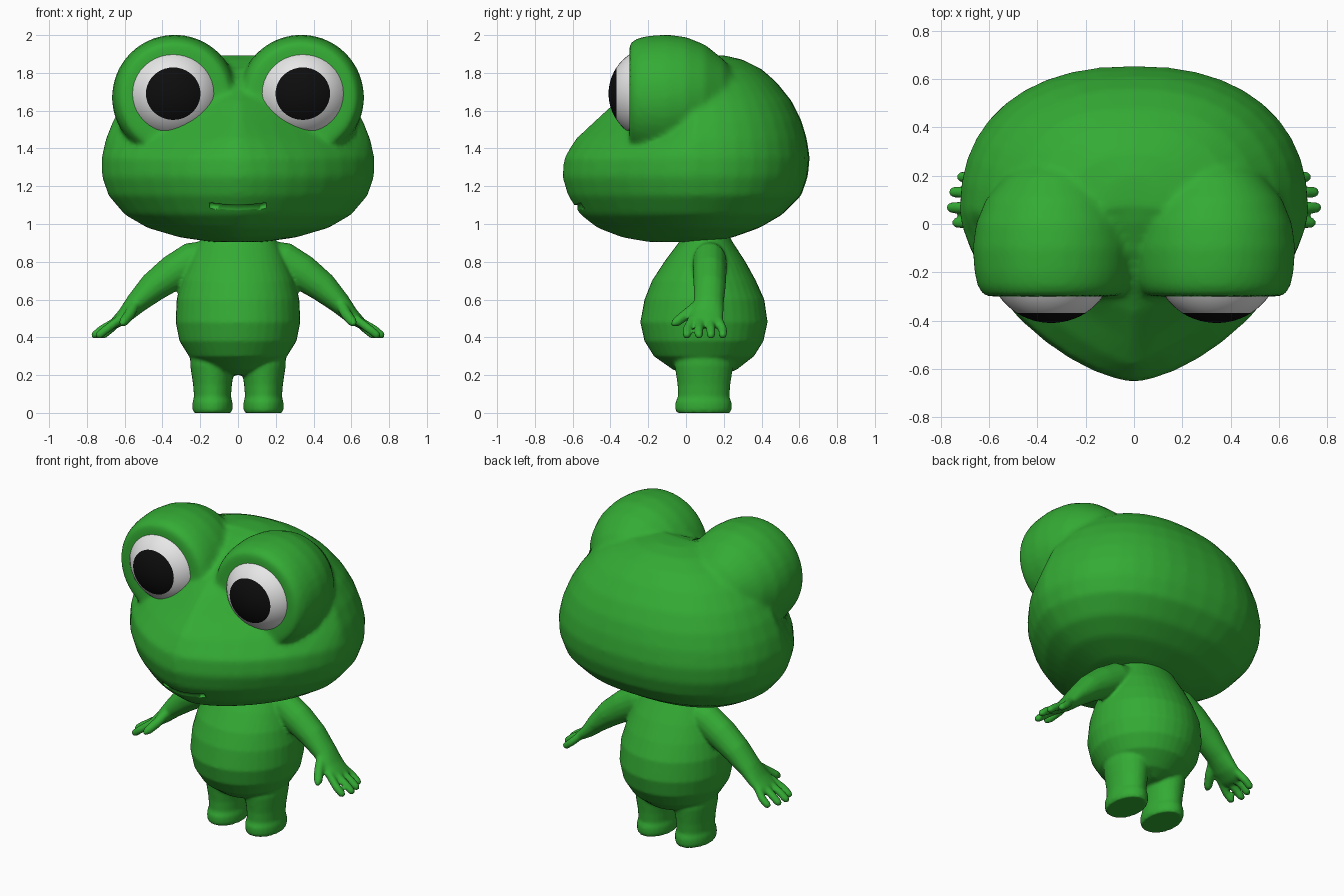
import bpy, bmesh, math
from mathutils import Vector

if "Cube" in bpy.data.objects:
    bpy.data.objects.remove(bpy.data.objects["Cube"], do_unlink=True)


def material(name, rgb):
    m = bpy.data.materials.new(name)
    m.use_nodes = True
    m.diffuse_color = (*rgb, 1)
    m.node_tree.nodes["Principled BSDF"].inputs["Base Color"].default_value = (*rgb, 1)
    return m


green = material("frog green", (0.034, 0.41, 0.034))
white = material("eye white", (0.8, 0.8, 0.8))
black = material("pupil black", (0.004, 0.004, 0.004))


def skin(bm, rings):
    """Bridge rings of points into a closed, capped tube."""
    loops = [[bm.verts.new(p) for p in ring] for ring in rings]
    n = len(loops[0])
    for a, b in zip(loops, loops[1:]):
        for i in range(n):
            j = (i + 1) % n
            bm.faces.new((a[i], a[j], b[j], b[i]))
    bm.faces.new(loops[0][::-1])
    bm.faces.new(loops[-1])


def stack(bm, rows, cx=0, front=lambda z: 2, back=2, n=40):
    """Horizontal sections: height, half width, front y, back y."""
    rings = []
    for z, w, yf, yb in rows:
        cy = (yf + yb) / 2 if front(z) == 2 else min(0.05, yb - 0.05)
        ring = []
        for i in range(n):
            a = math.tau * i / n
            c, s = math.cos(a), math.sin(a)
            p = back if s > 0 else front(z)
            x = math.copysign(abs(c) ** (2 / p), c) * w
            y = abs(s) ** (2 / p) * ((yb - cy) if s > 0 else (yf - cy))
            ring.append((cx + x, cy + y, z))
        rings.append(ring)
    skin(bm, rings)


def limb(bm, points, side, n=16):
    """Tube through points: x, y, z, radius along y, radius across."""
    centres = [Vector((p[0], p[1], p[2])) for p in points]
    rings = []
    for k, p in enumerate(points):
        t = (centres[min(k + 1, len(points) - 1)] - centres[max(k - 1, 0)]).normalized()
        u = Vector((0, 1, 0))
        u = (u - t * u.dot(t)).normalized()
        v = t.cross(u)
        ring = []
        for i in range(n):
            a = math.tau * i / n
            q = centres[k] + u * (p[3] * math.cos(a)) + v * (p[4] * math.sin(a))
            ring.append((q.x * side, q.y, q.z))
        rings.append(ring)
    skin(bm, rings)


def finish(bm, name, mats):
    bmesh.ops.recalc_face_normals(bm, faces=bm.faces)
    me = bpy.data.meshes.new(name)
    bm.to_mesh(me)
    bm.free()
    for m in mats:
        me.materials.append(m)
    me.polygons.foreach_set("use_smooth", [True] * len(me.polygons))
    ob = bpy.data.objects.new(name, me)
    bpy.context.collection.objects.link(ob)
    return ob


def blend(ob, voxel, rounds):
    """Fuse overlapping volumes into one soft skin."""
    r = ob.modifiers.new("fuse", 'REMESH')
    r.mode = 'VOXEL'
    r.voxel_size = voxel
    r.use_smooth_shade = True
    s = ob.modifiers.new("soften", 'SMOOTH')
    s.iterations = rounds
    s.factor = 0.5


# Head: wide skull with a pointed muzzle, plus two eye bulges
bm = bmesh.new()
skull = [(0.905, 0.14, -0.2, 0.14), (0.93, 0.31, -0.34, 0.25), (0.98, 0.48, -0.47, 0.39),
         (1.05, 0.6, -0.56, 0.51), (1.15, 0.685, -0.625, 0.61), (1.25, 0.72, -0.655, 0.645),
         (1.35, 0.722, -0.645, 0.655), (1.45, 0.7, -0.585, 0.64), (1.55, 0.66, -0.48, 0.61),
         (1.65, 0.6, -0.37, 0.56), (1.75, 0.51, -0.23, 0.48), (1.82, 0.41, -0.11, 0.4),
         (1.87, 0.27, 0, 0.3), (1.893, 0.12, 0.08, 0.2)]
stack(bm, skull, front=lambda z: 1.58 - 0.4 * min(1, max(0, (z - 1.33) / 0.2)), back=2.3)
bulge = [(-0.3, 0.25), (-0.298, 0.285), (-0.26, 0.312), (-0.2, 0.326), (-0.1, 0.333),
         (0, 0.32), (0.1, 0.28), (0.2, 0.2), (0.26, 0.12), (0.29, 0.04)]
for side in (-1, 1):
    skin(bm, [[(side * 0.335 + r * math.cos(math.tau * i / 40), y,
                1.67 + r * math.sin(math.tau * i / 40)) for i in range(40)]
              for y, r in bulge])
head = finish(bm, "head", [green])
blend(head, 0.018, 4)

# Mouth: shallow slit following the muzzle
bm = bmesh.new()
slit = []
for i in range(11):
    x = -0.15 + 0.03 * i
    y = -0.595 + 1.9 * x * x
    z = 1.087 + 0.5 * x * x
    slit.append([(x, y - 0.1, z - 0.014), (x, y + 0.02, z - 0.014),
                 (x, y + 0.02, z + 0.014), (x, y - 0.1, z + 0.014)])
skin(bm, slit)
cutter = finish(bm, "mouth_cutter", [green])
cutter.hide_render = True
cutter.hide_viewport = True
cutter.display_type = 'WIRE'
cut = head.modifiers.new("mouth", 'BOOLEAN')
cut.operation = 'DIFFERENCE'
cut.solver = 'EXACT'
cut.object = cutter

# Eyes: balls with a pupil cap facing forward
for side, label in ((1, "left"), (-1, "right")):
    bm = bmesh.new()
    bmesh.ops.create_uvsphere(bm, u_segments=40, v_segments=32, radius=0.25)
    for v in bm.verts:
        x, y, z = v.co
        v.co = (side * 0.343 + x * 1.04, -0.16 - z, 1.69 + y)
    for f in bm.faces:
        f.material_index = int(f.calc_center_median().y < -0.16 - 0.25 * math.cos(math.radians(33.75)))
    finish(bm, label + "_eye", [white, black])

# Body: pear-shaped torso with legs, arms and hands
bm = bmesh.new()
torso = [(0.2, 0.06, 0, 0.2), (0.23, 0.17, -0.07, 0.27), (0.3, 0.26, -0.17, 0.36),
         (0.38, 0.31, -0.22, 0.41), (0.48, 0.33, -0.242, 0.432), (0.6, 0.325, -0.22, 0.415),
         (0.7, 0.3, -0.18, 0.37), (0.8, 0.26, -0.115, 0.315), (0.9, 0.21, -0.04, 0.25),
         (0.97, 0.17, 0, 0.21)]
stack(bm, torso)
leg = [(0, 0.1, -0.05, 0.235), (0.02, 0.106, -0.057, 0.242), (0.055, 0.106, -0.057, 0.242),
       (0.085, 0.098, -0.043, 0.23), (0.15, 0.103, -0.045, 0.235), (0.25, 0.118, -0.06, 0.25),
       (0.4, 0.12, -0.05, 0.24)]
arm = [(0.12, 0.12, 0.84, 0.08, 0.08), (0.24, 0.125, 0.805, 0.09, 0.1),
       (0.34, 0.125, 0.745, 0.09, 0.095), (0.45, 0.125, 0.665, 0.085, 0.08),
       (0.54, 0.12, 0.58, 0.08, 0.058), (0.6, 0.11, 0.515, 0.09, 0.042),
       (0.65, 0.105, 0.475, 0.092, 0.03), (0.672, 0.105, 0.457, 0.07, 0.018)]
thumb = [(0.545, 0.07, 0.575, 0.03, 0.03), (0.575, 0, 0.52, 0.029, 0.029),
         (0.605, -0.05, 0.482, 0.026, 0.026), (0.618, -0.075, 0.468, 0.012, 0.012)]
fingers = [(0.005, 0.745), (0.068, 0.768), (0.132, 0.758), (0.195, 0.725)]
for side in (-1, 1):
    stack(bm, leg, cx=side * 0.135, n=24)
    limb(bm, arm, side)
    limb(bm, thumb, side)
    for y, tip in fingers:
        root_y = 0.105 + (y - 0.105) * 0.7
        limb(bm, [(0.62, root_y, 0.5, 0.024, 0.024),
                  (tip - 0.045, y, 0.44, 0.024, 0.023),
                  (tip - 0.01, y, 0.412, 0.023, 0.022),
                  (tip + 0.004, y, 0.4, 0.012, 0.012)], side, n=12)
body = finish(bm, "body", [green])
blend(body, 0.01, 3)
